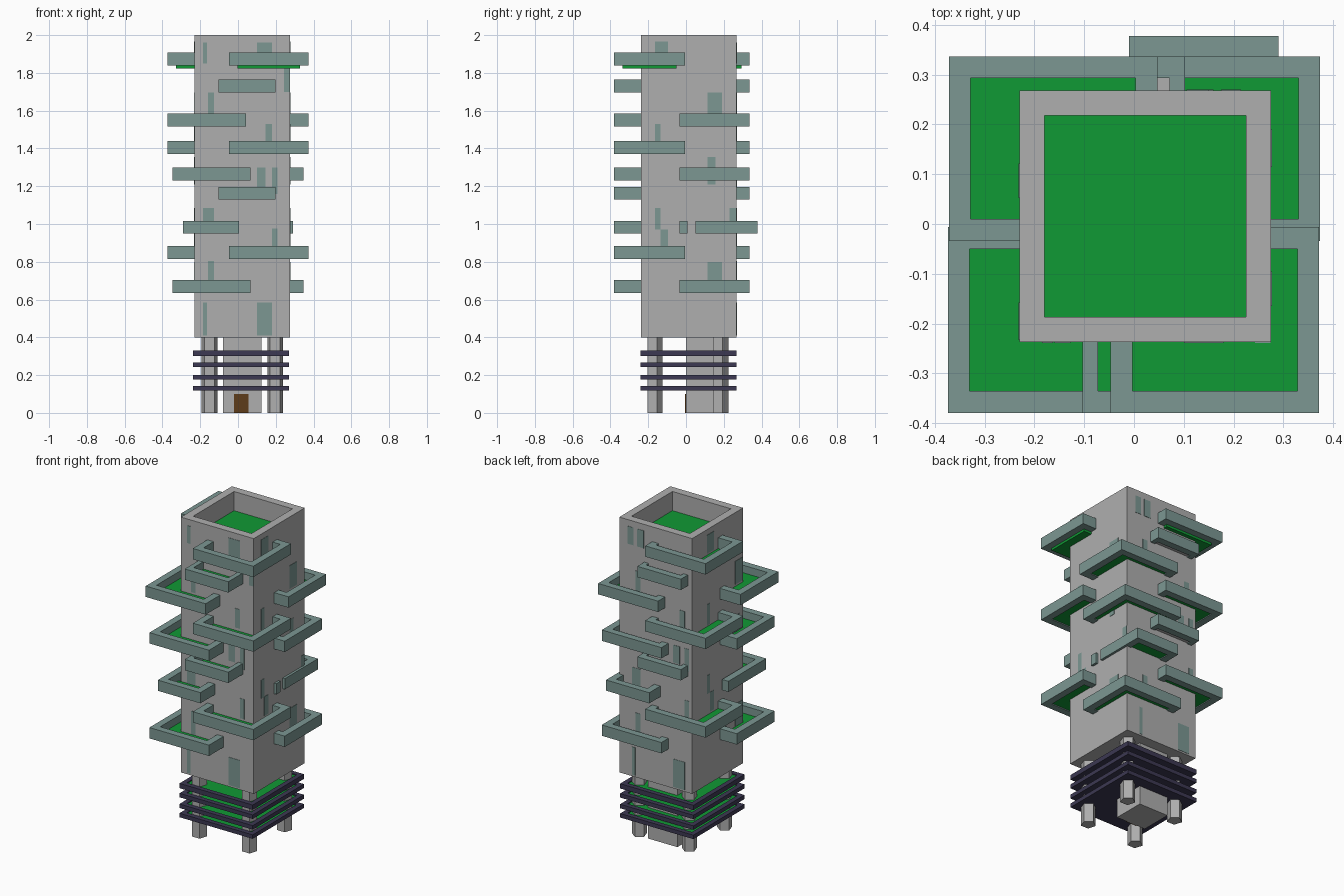
import bpy, bmesh, math

if "Cube" in bpy.data.objects:
    bpy.data.objects.remove(bpy.data.objects["Cube"])


def material(name, rgb):
    m = bpy.data.materials.new(name)
    m.diffuse_color = (*rgb, 1)
    m.use_nodes = True
    m.node_tree.nodes["Principled BSDF"].inputs["Base Color"].default_value = m.diffuse_color
    return m


GREEN = material("planting", (0.005, 0.32, 0.035))
TEAL = material("balcony_teal", (0.2, 0.31, 0.29))
DARK = material("dark_slab", (0.045, 0.04, 0.085))
BROWN = material("door_brown", (0.11, 0.045, 0.01))
GREY = material("concrete", (0.43, 0.43, 0.43))


def prism(name, pts, z0, z1, mat):
    """Extrude a plan outline from z0 to z1."""
    bm = bmesh.new()
    face = bm.faces.new([bm.verts.new((x, y, z0)) for x, y in pts])
    ext = bmesh.ops.extrude_face_region(bm, geom=[face])
    for v in ext["geom"]:
        if isinstance(v, bmesh.types.BMVert):
            v.co.z = z1
    bmesh.ops.recalc_face_normals(bm, faces=bm.faces)
    me = bpy.data.meshes.new(name)
    bm.to_mesh(me)
    bm.free()
    me.materials.append(mat)
    ob = bpy.data.objects.new(name, me)
    bpy.context.collection.objects.link(ob)
    return ob


def box(name, x0, x1, y0, y1, z0, z1, mat):
    return prism(name, [(x0, y0), (x1, y0), (x1, y1), (x0, y1)], z0, z1, mat)


def ring(name, x0, x1, y0, y1, t, z0, z1, mat):
    box(name + "_front", x0, x1, y0, y0 + t, z0, z1, mat)
    box(name + "_back", x0, x1, y1 - t, y1, z0, z1, mat)
    box(name + "_left", x0, x0 + t, y0 + t, y1 - t, z0, z1, mat)
    box(name + "_right", x1 - t, x1, y0 + t, y1 - t, z0, z1, mat)


# Tower body with roof parapet and roof garden
L, R, F, B = -0.23, 0.275, -0.237, 0.268
box("tower", L, R, F, B, 0.4, 1.87, GREY)
ring("parapet", L, R, F, B, 0.05, 1.87, 2.0, GREY)
box("roof_garden", L + 0.05, R - 0.05, F + 0.05, B - 0.05, 1.87, 1.88, GREEN)

# Base: core, door, pentagonal columns
box("base_core", -0.08, 0.125, 0.0, 0.2, 0, 0.4, GREY)
box("door", -0.02, 0.055, -0.005, 0.0, 0, 0.1, BROWN)
for i, (cx, cy) in enumerate([(-0.15, -0.168), (0.197, -0.168), (-0.15, 0.18), (0.197, 0.18)]):
    pts = [(cx + 0.0445 * math.cos(a), cy + 0.0445 * math.sin(a))
           for a in [0.3 + k * math.tau / 5 for k in range(5)]]
    prism(f"column_{i}", pts, 0, 0.4, GREY)

# Planted slabs around the base
for i, (z0, z1) in enumerate([(0.118, 0.143), (0.176, 0.201), (0.243, 0.268), (0.3, 0.33)]):
    box(f"slab_{i}", -0.238, 0.27, -0.24, 0.267, z0, z1 - 0.01, DARK)
    ring(f"slab_rim_{i}", -0.238, 0.27, -0.24, 0.267, 0.03, z1 - 0.01, z1, DARK)
    box(f"slab_planting_{i}", -0.208, 0.24, -0.21, 0.237, z1 - 0.01, z1 - 0.006, GREEN)


def corner_balcony(name, X, Y, xe, ye, z0, z1, drop):
    """L-shaped balcony: outer corner (X, Y), rail ends at xe and ye."""
    t = 0.044
    sx, sy = math.copysign(t, X), math.copysign(t, Y)
    wx, wy = (R if X > 0 else L), (B if Y > 0 else F)
    xi, yi, xr, yr = X - sx, Y - sy, xe + sx, ye + sy
    prism(name + "_rail", [(xe, wy), (xe, Y), (X, Y), (X, ye), (wx, ye), (wx, yr),
                           (xi, yr), (xi, yi), (xr, yi), (xr, wy)], z0, z1, TEAL)
    f = z0 - 0.015 if drop else z0 + 0.006
    prism(name + "_floor", [(xr, wy), (xr, yi), (xi, yi), (xi, yr), (wx, yr), (wx, wy)],
          f, f + 0.015, GREEN)


# Corner balconies come in opposite pairs: z, outer x and inner x of the front one
for i, (z, X, xe) in enumerate([(0.67, -0.348, 0.065), (0.85, 0.372, -0.047),
                                (1.265, -0.348, 0.065), (1.405, 0.372, -0.047),
                                (1.55, -0.374, 0.042), (1.873, 0.372, -0.047)]):
    top = z > 1.8
    corner_balcony(f"front_balcony_{i}", X, -0.38, xe, -0.006, z - 0.034, z + 0.034, top)
    corner_balcony(f"back_balcony_{i}", -X, 0.337, -xe, -0.034, z - 0.034, z + 0.034, top)

# Short straight balconies, front and back
for i, z in enumerate([1.163, 1.73]):
    z0, z1 = z - 0.034, z + 0.034
    for side, x0, w, y, mat in [("front", -0.103, F, -0.38, GREEN), ("back", -0.2, B, 0.337, GREY)]:
        x1, s = x0 + 0.302, (0.044 if y > 0 else -0.044)
        prism(f"short_{side}_rail_{i}", [(x0, w), (x0, y), (x1, y), (x1, w), (x1 - 0.031, w),
              (x1 - 0.031, y - s), (x0 + 0.031, y - s), (x0 + 0.031, w)], z0, z1, TEAL)
        box(f"short_{side}_floor_{i}", x0 + 0.031, x1 - 0.031, min(w, y - s), max(w, y - s),
            z0 + 0.006, z0 + 0.02, mat)

# Narrow balconies at mid height that barely wrap the corner
z0, z1 = 0.95, 1.017
box("narrow_front_rail", -0.29, 0.005, -0.38, -0.336, z0, z1, TEAL)
box("narrow_front_end", -0.038, 0.005, -0.336, F, z0, z1, TEAL)
box("narrow_front_side", -0.29, -0.246, -0.336, -0.006, z0, z1, TEAL)
box("narrow_front_floor", -0.246, -0.038, -0.336, F, z0 + 0.006, z0 + 0.02, GREEN)
box("narrow_back_rail", -0.01, 0.29, 0.336, 0.378, z0, z1, TEAL)
box("narrow_back_end", -0.01, 0.033, B, 0.336, z0, z1, TEAL)
box("narrow_back_side", 0.247, 0.29, 0.05, 0.336, z0, z1, TEAL)
box("narrow_back_stub", 0.247, 0.29, -0.034, 0.008, z0, z1, TEAL)
box("narrow_back_floor", 0.033, 0.247, B, 0.336, z0 + 0.006, z0 + 0.02, GREEN)

# Windows: (start, end, bottom, top) along each wall, repeated on the opposite wall
front = [(-0.185, -0.163, 1.85, 1.96), (0.1, 0.18, 1.85, 1.96), (0.243, 0.274, 1.7, 1.84),
         (-0.16, -0.128, 1.55, 1.695), (0.145, 0.18, 1.41, 1.53), (0.1, 0.145, 1.19, 1.3),
         (0.18, 0.21, 1.16, 1.3), (-0.185, -0.128, 0.96, 1.085), (0.18, 0.21, 0.85, 0.975),
         (-0.16, -0.128, 0.66, 0.805), (-0.185, -0.163, 0.41, 0.585), (0.1, 0.18, 0.41, 0.585)]
right = [(-0.165, -0.095, 1.85, 1.965), (0.115, 0.19, 1.55, 1.695), (-0.165, -0.135, 1.4, 1.53),
         (0.115, 0.155, 1.21, 1.355), (-0.165, -0.135, 0.97, 1.085), (0.23, 0.264, 0.97, 1.085),
         (-0.135, -0.095, 0.85, 0.97), (0.115, 0.19, 0.66, 0.8)]
e = 0.002
for i, (a, b, z0, z1) in enumerate(front):
    box(f"front_window_{i}", a, b, F - e, F, z0, z1, TEAL)
    if i > 2:
        box(f"back_window_{i}", -b, -a, B, B + e, z0, z1, TEAL)
for i, (a, b) in enumerate([(0.175, 0.215), (0.105, 0.15)]):
    box(f"back_top_window_{i}", a, b, B, B + e, 1.85, 1.96, TEAL)
for i, (a, b, z0, z1) in enumerate(right):
    box(f"right_window_{i}", R, R + e, a, b, z0, z1, TEAL)
    if b < 0.2:
        box(f"left_window_{i}", L - e, L, -0.043 - b, -0.043 - a, z0, z1, TEAL)
